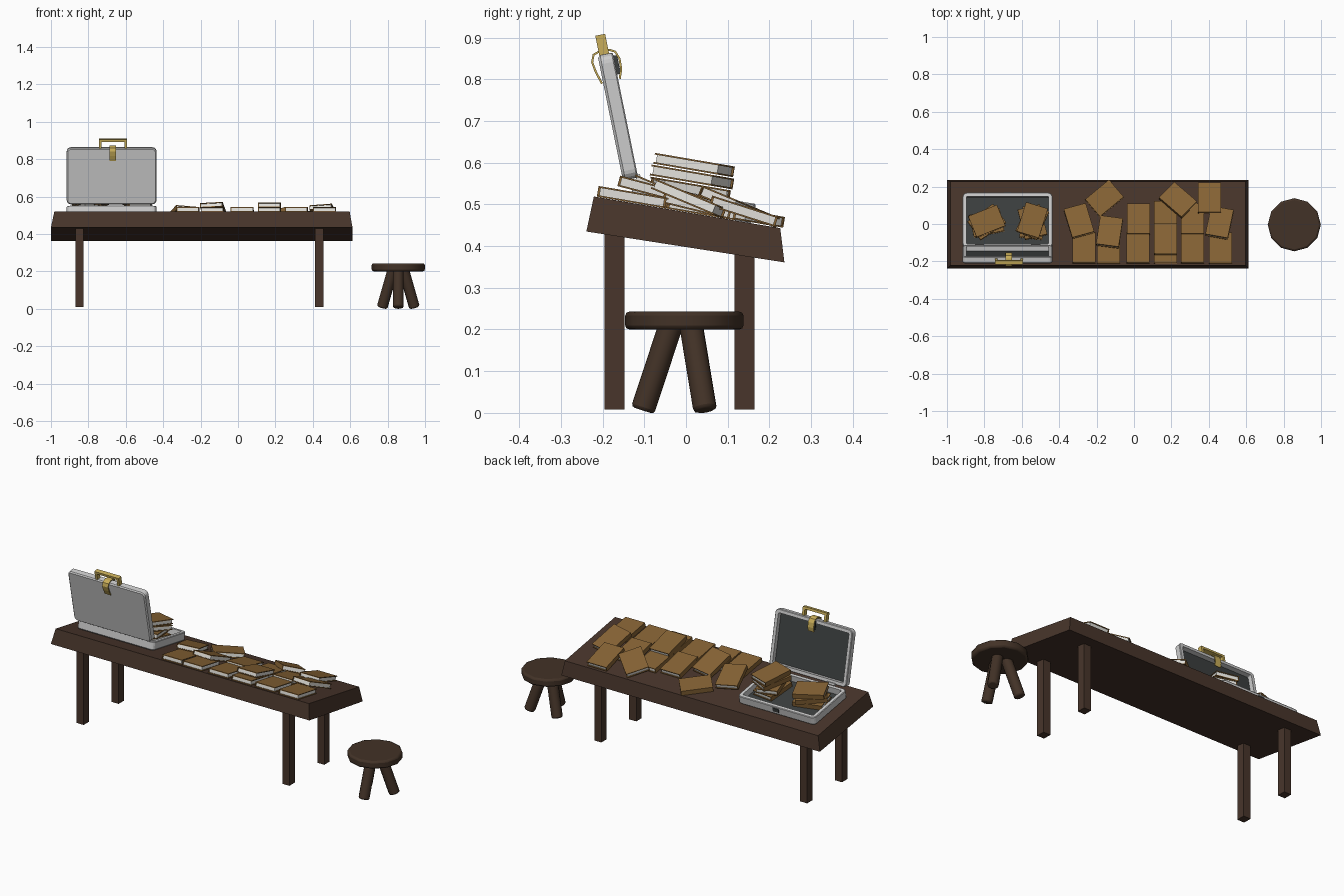
import bpy, bmesh
from math import radians, sin, cos, pi
from mathutils import Matrix, Vector

if "Cube" in bpy.data.objects:
    bpy.data.objects.remove(bpy.data.objects["Cube"])


def mat(name, r, g, b):
    m = bpy.data.materials.new(name)
    m.diffuse_color = (r, g, b, 1)
    m.use_nodes = True
    m.node_tree.nodes["Principled BSDF"].inputs["Base Color"].default_value = m.diffuse_color
    return m


WOOD = mat("dark_wood", 0.065, 0.036, 0.024)
STOOL = mat("stool_wood", 0.055, 0.032, 0.02)
COVER = mat("brown_cover", 0.24, 0.125, 0.035)
PAPER = mat("paper", 0.75, 0.74, 0.7)
METAL = mat("case_grey", 0.52, 0.52, 0.52)
LINING = mat("dark_lining", 0.045, 0.05, 0.05)
GOLD = mat("gold", 0.58, 0.42, 0.1)


def finish(name, bm, mats, M=Matrix()):
    bmesh.ops.recalc_face_normals(bm, faces=bm.faces)
    me = bpy.data.meshes.new(name)
    bm.to_mesh(me)
    bm.free()
    for m in mats:
        me.materials.append(m)
    ob = bpy.data.objects.new(name, me)
    bpy.context.collection.objects.link(ob)
    ob.matrix_world = M
    return ob


def add_box(bm, c, s, index=0):
    m = Matrix.Translation(c) @ Matrix.Diagonal((*s, 1))
    vs = bmesh.ops.create_cube(bm, size=1, matrix=m)["verts"]
    for f in {f for v in vs for f in v.link_faces}:
        f.material_index = index


def box(name, c, s, m, M=Matrix()):
    bm = bmesh.new()
    add_box(bm, c, s)
    return finish(name, bm, [m], M)


def rot(a, axis):
    return Matrix.Rotation(radians(a), 4, axis)


# sloping table top, slightly wider underneath
bm = bmesh.new()
rings = []
for x0, x1, yb, zb, yf, zf in ((-1, 0.612, -0.239, 0.435, 0.236, 0.361),
                               (-0.982, 0.597, -0.221, 0.519, 0.226, 0.443)):
    rings.append([bm.verts.new(p) for p in ((x0, yb, zb), (x1, yb, zb), (x1, yf, zf), (x0, yf, zf))])
bm.faces.new(rings[0])
bm.faces.new(rings[1])
for i in range(4):
    j = (i + 1) % 4
    bm.faces.new((rings[0][i], rings[0][j], rings[1][j], rings[1][i]))
finish("table_top", bm, [WOOD])

# table legs
for side, x in (("left", -0.848), ("right", 0.435)):
    for end, y, top in (("front", -0.171, 0.45), ("back", 0.14, 0.40)):
        box(f"table_leg_{end}_{side}", (x, y, (top + 0.008) / 2), (0.044, 0.048, top - 0.008), WOOD)


def rounded_cylinder(name, a, b, r, sides, bevel):
    a, b = Vector(a), Vector(b)
    d = b - a
    bpy.ops.mesh.primitive_cylinder_add(vertices=sides, radius=r, depth=d.length)
    ob = bpy.context.object
    ob.name = name
    ob.matrix_world = Matrix.Translation((a + b) / 2) @ d.to_track_quat('Z', 'Y').to_matrix().to_4x4()
    ob.data.materials.append(STOOL)
    mod = ob.modifiers.new("round", 'BEVEL')
    mod.width, mod.segments, mod.limit_method, mod.angle_limit = bevel, 2, 'ANGLE', radians(60)
    bpy.ops.object.shade_smooth_by_angle(angle=radians(50))


# stool
SX, SY = 0.857, -0.004
rounded_cylinder("stool_seat", (SX, SY, 0.2), (SX, SY, 0.243), 0.142, 12, 0.01)
for i, a in enumerate((-90, 30, 150)):
    c, s = cos(radians(a)), sin(radians(a))
    rounded_cylinder(f"stool_leg_{i + 1}", (SX + 0.1 * c, SY + 0.1 * s, 0.006),
                     (SX + 0.032 * c, SY + 0.032 * s, 0.212), 0.029, 10, 0.008)

# frame lying on the sloping table surface
TABLE = Matrix.Translation((0, 0, 0.482)) @ rot(-9.7, 'X')


def tray(name, w, d, h, wall, M):
    """Open tray with rounded corners and a dark floor."""
    bm = bmesh.new()
    loops = []
    for inset, z in ((0.006, 0), (0, 0.006), (0, h - 0.003), (0.003, h), (wall, h), (wall, 0.012)):
        r = max(0.022 - inset, 0.006)
        ring = []
        for k, (sx, sy) in enumerate(((1, 1), (-1, 1), (-1, -1), (1, -1))):
            for n in range(5):
                a = k * pi / 2 + n * pi / 8
                ring.append(bm.verts.new((sx * (w / 2 - inset - r) + r * cos(a),
                                          sy * (d / 2 - inset - r) + r * sin(a), z)))
        loops.append(ring)
    for a, b in zip(loops, loops[1:]):
        for i in range(len(a)):
            j = (i + 1) % len(a)
            bm.faces.new((a[i], a[j], b[j], b[i]))
    bm.faces.new(loops[0])
    bm.faces.new(loops[-1]).material_index = 1
    return finish(name, bm, [METAL, LINING], M)


# open case: base, lid, latch plates, handle, strap
CX = -0.676
BASE = TABLE @ Matrix.Translation((CX, 0.013, 0))
tray("case_base", 0.48, 0.298, 0.047, 0.02, BASE)
box("case_base_latch", (0, 0.149, 0.028), (0.036, 0.008, 0.02), LINING, BASE)
LID = Matrix.Translation((CX, -0.1815, 0.707)) @ rot(-78.5, 'X')
tray("case_lid", 0.48, 0.306, 0.037, 0.02, LID)
for i, x in enumerate((-0.15, 0.15)):
    box(f"case_hinge_{i + 1}", (x, 0.152, 0.037), (0.05, 0.012, 0.012), METAL, LID)
box("lid_latch_plate", (0, -0.122, 0.041), (0.03, 0.046, 0.01), LINING, LID)

bm = bmesh.new()
add_box(bm, (0.008, -0.194, 0.016), (0.15, 0.013, 0.024))
for x in (-0.06, 0.076):
    add_box(bm, (x, -0.17, 0.016), (0.014, 0.036, 0.024))
finish("case_handle", bm, [GOLD], LID)

bm = bmesh.new()
path = ((-0.085, -0.003), (-0.115, -0.012), (-0.14, -0.016), (-0.157, -0.009), (-0.163, 0.01),
        (-0.161, 0.03), (-0.154, 0.043), (-0.135, 0.05), (-0.11, 0.049), (-0.088, 0.041))
rows = [[bm.verts.new((x, y, z)) for x in (-0.012, 0.025)] for y, z in path]
for a, b in zip(rows, rows[1:]):
    bm.faces.new((a[0], a[1], b[1], b[0]))
strap = finish("case_strap", bm, [GOLD], LID)
mod = strap.modifiers.new("thick", 'SOLIDIFY')
mod.thickness, mod.offset = 0.005, 0

# books: two covers, a spine and a page block
BW, BL, BT = 0.122, 0.166, 0.026


def book(name, x, y, z, turn, tilt=0):
    bm = bmesh.new()
    for cz in (0.002, BT - 0.002):
        add_box(bm, (0, 0, cz), (BW, BL, 0.004))
    add_box(bm, (-BW / 2 + 0.002, 0, BT / 2), (0.004, BL, BT - 0.008))
    add_box(bm, (0, 0, BT / 2), (BW - 0.008, BL - 0.01, BT - 0.008), 1)
    M = TABLE @ Matrix.Translation((x, y, z)) @ rot(tilt, 'X') @ rot(turn, 'Z')
    finish(name, bm, [COVER, PAPER], M)


spread = [  # flat front row
    (-0.267, -0.13, 0, 0), (-0.137, -0.134, 0, 0), (0.022, -0.13, 0, 0),
    (0.168, -0.132, 0, 0), (0.313, -0.13, 0, 0), (0.463, -0.134, 0, 0),
    # middle row
    (-0.294, 0.009, 0.02, 16, -8), (-0.131, -0.052, 0.022, -8, -13), (0.024, 0.022, 0.006, 0, -4),
    (0.168, -0.09, BT, 0, -5), (0.168, 0.036, 0, 0), (0.313, 0.022, 0.006, 0, -4),
    (0.457, -0.002, 0.02, -11, -13),
    # back row
    (-0.158, 0.136, 0.002, -50), (0.235, 0.12, 0.021, 47, -13), (0.404, 0.134, 0.012, 0, -8)]
for i, b in enumerate(spread):
    book(f"table_book_{i + 1}", *b)

# book stacks inside the case
for n, x, turns in (("left", -0.787, (-78, -55, -68)), ("right", -0.543, (-6, 14, -24, -17))):
    for i, t in enumerate(turns):
        book(f"case_book_{n}_{i + 1}", x, 0.0, 0.014 + i * (BT + 0.003), t)
